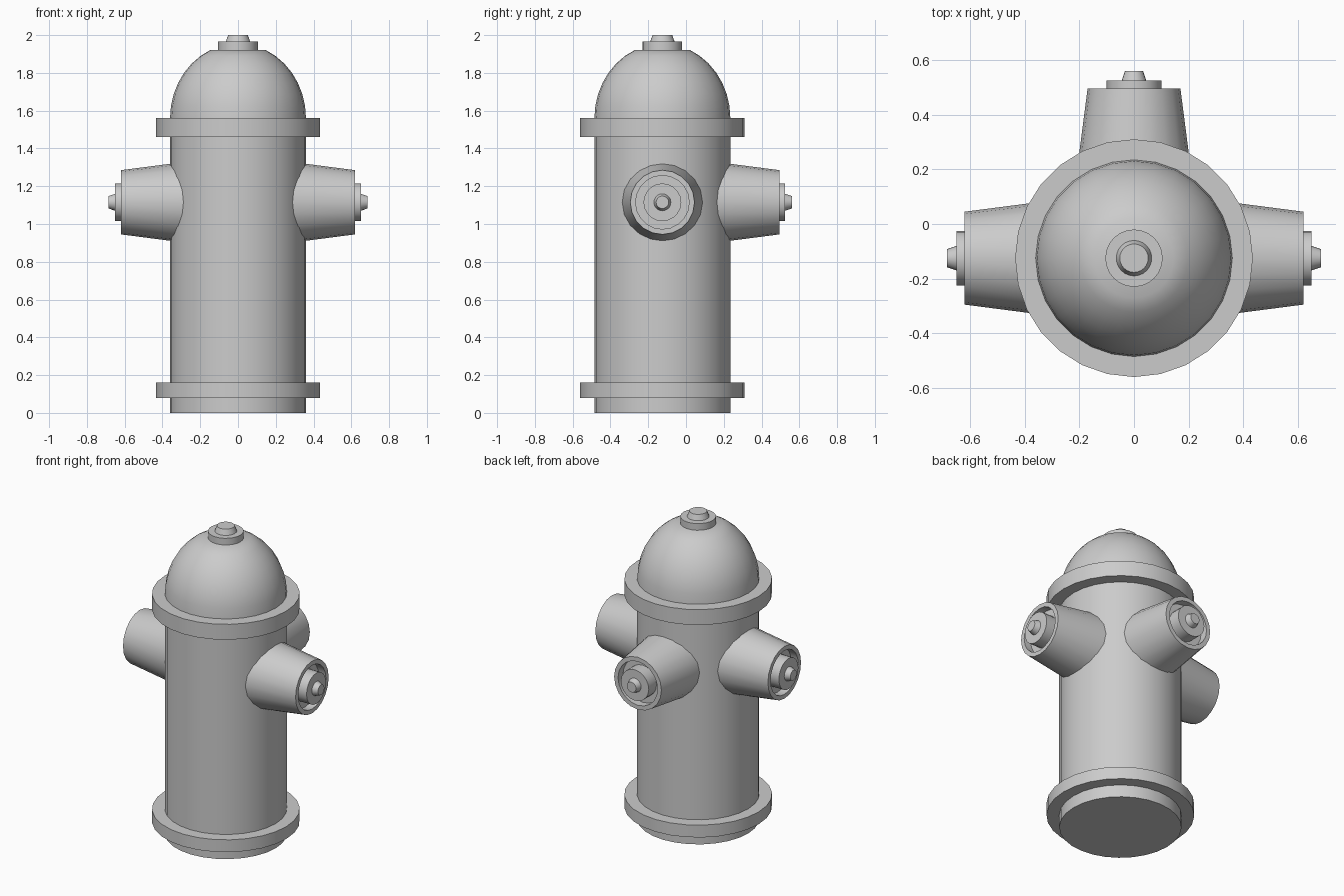
import bpy, bmesh, math
from mathutils import Matrix, Vector

if "Cube" in bpy.data.objects:
    bpy.data.objects.remove(bpy.data.objects["Cube"])

AXIS_Y = -0.125      # body axis
NOZZLE_Z = 1.115


def lathe(name, profile, sides, matrix):
    """Revolve (radius, height) points around z, then place with matrix."""
    bm = bmesh.new()
    rings = []
    for r, h in profile:
        if r == 0:
            rings.append([bm.verts.new((0, 0, h))] * sides)
        else:
            rings.append([bm.verts.new((r * math.cos(a), r * math.sin(a), h))
                          for a in (2 * math.pi * i / sides for i in range(sides))])
    for lo, hi in zip(rings, rings[1:]):
        for i in range(sides):
            j = (i + 1) % sides
            quad = list(dict.fromkeys((lo[i], lo[j], hi[j], hi[i])))
            bm.faces.new(quad)
    bm.transform(matrix)
    bmesh.ops.recalc_face_normals(bm, faces=bm.faces)
    mesh = bpy.data.meshes.new(name)
    bm.to_mesh(mesh)
    bm.free()
    obj = bpy.data.objects.new(name, mesh)
    bpy.context.collection.objects.link(obj)
    bpy.ops.object.select_all(action='DESELECT')
    obj.select_set(True)
    bpy.context.view_layer.objects.active = obj
    bpy.ops.object.shade_smooth_by_angle(angle=math.radians(32))
    return obj


# Barrel with both flanges and the domed bonnet
dome_end = math.acos(0.145 / 0.36)
dome = [(0.36 * math.cos(t), 1.56 + 0.395 * math.sin(t))
        for t in (dome_end * i / 7 for i in range(8))]
body = [(0, 0), (0.36, 0), (0.36, 0.08), (0.435, 0.08), (0.435, 0.16), (0.36, 0.16),
        (0.36, 1.46), (0.435, 1.46), (0.435, 1.56)] + dome + [(0, dome[-1][1])]
place = Matrix.Translation((0, AXIS_Y, 0))
lathe("body", body, 28, place)

# Operating nut on top
lathe("top_nut", [(0, 1.91), (0.105, 1.91), (0.105, 1.965), (0.065, 1.965),
                  (0.052, 2.0), (0, 2.0)], 24, place)

# Three outlets: tapered pipe with recessed end, cap and bolt
pipe = [(0.214, 0.28), (0.17, 0.62), (0.142, 0.62), (0.142, 0.57), (0, 0.57)]
cap = [(0, 0.56), (0.10, 0.56), (0.10, 0.65), (0.045, 0.65), (0.033, 0.685), (0, 0.685)]
outlets = {"right": (1, 0, 0), "left": (-1, 0, 0), "back": (0, 1, 0)}
for side, direction in outlets.items():
    turn = Vector(direction).to_track_quat('Z', 'Y').to_matrix().to_4x4()
    at = Matrix.Translation((0, AXIS_Y, NOZZLE_Z)) @ turn
    lathe(side + "_outlet", pipe, 20, at)
    lathe(side + "_outlet_cap", cap, 20, at)
